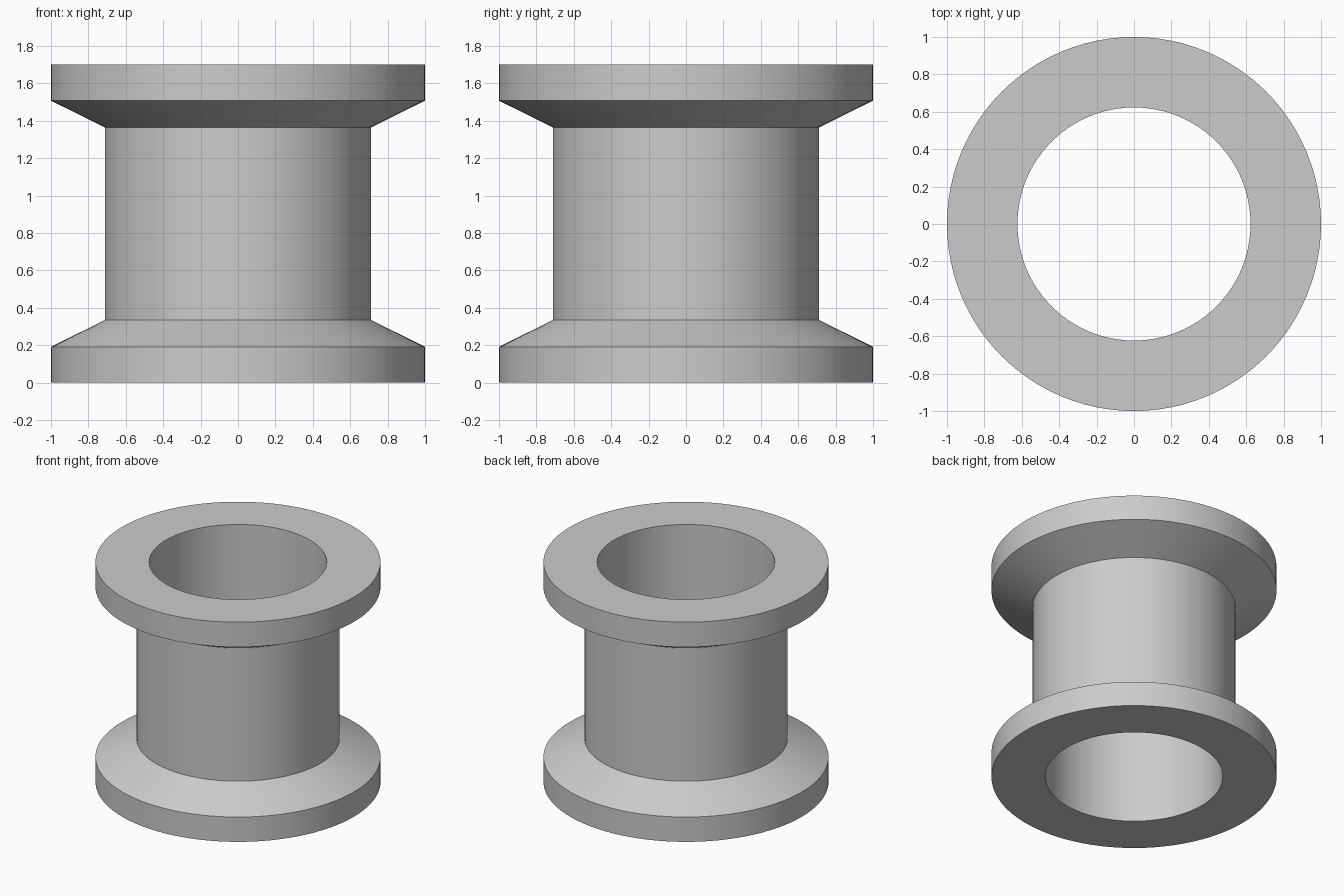
import bpy
import bmesh
from math import pi, cos, sin, radians

cube = bpy.data.objects.get("Cube")
if cube:
    bpy.data.objects.remove(cube, do_unlink=True)

HEIGHT = 1.70
MID = HEIGHT / 2
SEGMENTS = 96

# Plain grey material
grey = bpy.data.materials.new("light_grey")
grey.use_nodes = True
colour = (0.6, 0.6, 0.6, 1)
grey.diffuse_color = colour
grey.node_tree.nodes["Principled BSDF"].inputs["Base Color"].default_value = colour


def revolve(name, profile):
    """Turn a closed (radius, z) profile about the z axis."""
    bm = bmesh.new()
    rings = []
    for i in range(SEGMENTS):
        a = 2 * pi * i / SEGMENTS
        rings.append([bm.verts.new((r * cos(a), r * sin(a), z)) for r, z in profile])
    n = len(profile)
    for i, ring in enumerate(rings):
        after = rings[(i + 1) % SEGMENTS]
        for j in range(n):
            k = (j + 1) % n
            bm.faces.new((ring[j], after[j], after[k], ring[k]))
    bmesh.ops.recalc_face_normals(bm, faces=bm.faces)
    mesh = bpy.data.meshes.new(name)
    bm.to_mesh(mesh)
    bm.free()
    mesh.materials.append(grey)
    obj = bpy.data.objects.new(name, mesh)
    bpy.context.collection.objects.link(obj)
    return obj


# Lower half of the outline, from bore to waist, mirrored for the upper half
lower = [(0.623, 0), (1, 0), (1, 0.192), (0.712, 0.335)]
upper = [(r, 2 * MID - z) for r, z in reversed(lower)]
spool = revolve("flanged_bushing", lower + upper)

# Smooth round walls with crisp rims
bpy.ops.object.select_all(action="DESELECT")
spool.select_set(True)
bpy.context.view_layer.objects.active = spool
bpy.ops.object.shade_smooth_by_angle(angle=radians(20))
